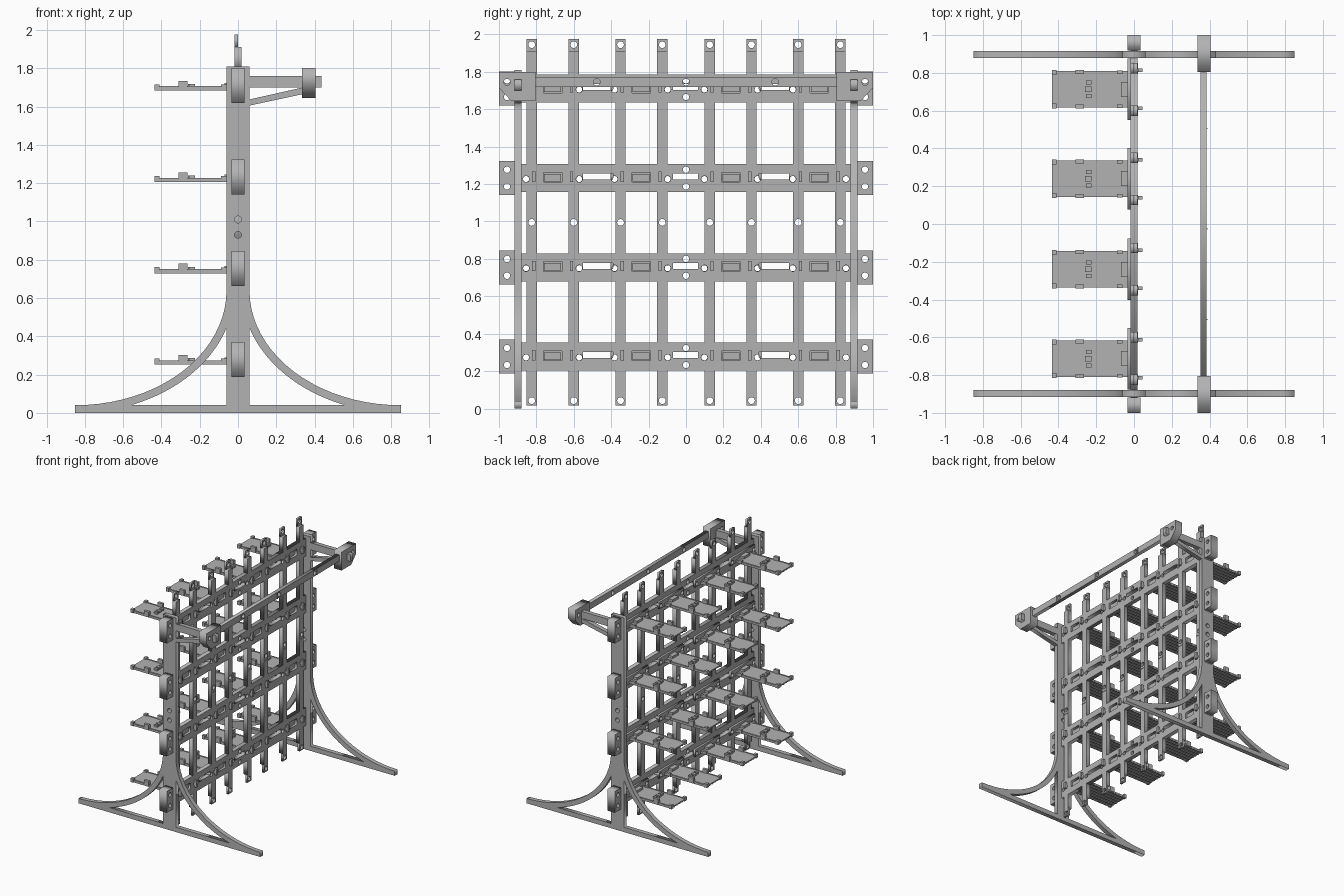
import bpy, bmesh, math
from mathutils import Matrix, Vector

if "Cube" in bpy.data.objects:
    bpy.data.objects.remove(bpy.data.objects["Cube"])

grey = bpy.data.materials.new("plain grey")
grey.diffuse_color = (0.45, 0.45, 0.45, 1)
grey.use_nodes = True
grey.node_tree.nodes["Principled BSDF"].inputs["Base Color"].default_value = grey.diffuse_color


def add(name, mesh, loc=(0, 0, 0)):
    ob = bpy.data.objects.new(name, mesh)
    ob.location = loc
    bpy.context.collection.objects.link(ob)
    return ob


def boxes(name, items):
    """Mesh of several boxes, each (x0, x1, y0, y1, z0, z1)."""
    bm = bmesh.new()
    for x0, x1, y0, y1, z0, z1 in items:
        m = Matrix.Translation(((x0 + x1) / 2, (y0 + y1) / 2, (z0 + z1) / 2))
        m = m @ Matrix.Diagonal((x1 - x0, y1 - y0, z1 - z0, 1))
        bmesh.ops.create_cube(bm, size=1, matrix=m)
    me = bpy.data.meshes.new(name)
    bm.to_mesh(me)
    bm.free()
    me.materials.append(grey)
    return me


def plate(name, loops, lo, hi, axis):
    """Flat plate with holes: first loop is the outline, the rest are holes.
    axis 'x': loops are (y, z); axis 'y': loops are (x, z)."""
    cu = bpy.data.curves.new(name, 'CURVE')
    cu.dimensions = '2D'
    cu.fill_mode = 'BOTH'
    cu.extrude = (hi - lo) / 2
    for loop in loops:
        s = cu.splines.new('POLY')
        s.points.add(len(loop) - 1)
        for p, (a, b) in zip(s.points, loop):
            p.co = (a, b, 0, 1)
        s.use_cyclic_u = True
    tmp = bpy.data.objects.new(name, cu)
    bpy.context.collection.objects.link(tmp)
    dg = bpy.context.evaluated_depsgraph_get()
    me = bpy.data.meshes.new_from_object(tmp.evaluated_get(dg))
    bpy.data.objects.remove(tmp)
    mid = (lo + hi) / 2
    if axis == 'x':
        m = Matrix(((0, 0, 1, mid), (1, 0, 0, 0), (0, 1, 0, 0), (0, 0, 0, 1)))
    else:
        m = Matrix(((1, 0, 0, 0), (0, 0, -1, mid), (0, 1, 0, 0), (0, 0, 0, 1)))
    me.transform(m)
    me.materials.clear()
    me.materials.append(grey)
    return me


def rect(a0, a1, b0, b1):
    return [(a0, b0), (a1, b0), (a1, b1), (a0, b1)]


def circ(a, b, r=0.018, n=20):
    return [(a + r * math.cos(2 * math.pi * i / n), b + r * math.sin(2 * math.pi * i / n))
            for i in range(n)]


def arc(rx, rz, t0, t1, n=20):
    """Part of the leg ellipse centred on (0.85, 0.64), t measured from its lowest point."""
    return [(0.85 - rx * math.sin(t0 + (t1 - t0) * i / n),
             0.64 - rz * math.cos(t0 + (t1 - t0) * i / n)) for i in range(n + 1)]


T = 0.018                                   # half thickness of the lattice
ROWS = (0.278, 0.755, 1.232, 1.71)
TRAYS = (-0.713, -0.24, 0.24, 0.713)
POSTS = [s * y for y in (0.127, 0.35, 0.60, 0.825) for s in (-1, 1)]

# Side stands: post, base bar and curved legs as one outline
right = [(0.85, 0.0)] + arc(0.79, 0.60, 0, math.pi / 2) + [(0.06, 1.81)]
outline = right + [(-x, z) for x, z in reversed(right)]
t_low, t_top = math.acos(0.60 / 0.64), math.asin(0.79 / 0.83)
gap = arc(0.83, 0.64, t_low, t_top) + [(0.06, 0.04)]
stand = plate("side_stand", [outline, gap, [(-x, z) for x, z in gap],
                             circ(0, 0.93), circ(0, 1.01)], 0.88, 0.917, 'y')
add("side_stand_right", stand)
left = stand.copy()
left.transform(Matrix.Translation((0, -1.797, 0)))
add("side_stand_left", left)

# Horizontal rails with slots and bolt holes
holes = [rect(-0.07, 0.065, -0.008, 0.024), circ(0, 0.045, 0.017), circ(0, -0.045, 0.017)]
holes += [rect(s * 0.47 - 0.08, s * 0.47 + 0.08, -0.008, 0.024) for s in (-1, 1)]
for c in TRAYS:
    holes += [rect(c - 0.05, c + 0.05, -0.022, 0.03),
              circ(c - 0.142, -0.005, 0.017), circ(c + 0.142, -0.005, 0.017)]
rail = plate("rail", [rect(-0.925, 0.925, -0.075, 0.075)] + holes, -T, T, 'x')
ends = [plate("rail_end", [rect(min(s * 0.918, s), max(s * 0.918, s), -0.091, 0.091),
                           circ(s * 0.957, 0.045, 0.017), circ(s * 0.957, -0.045, 0.017)],
              -0.035, 0.035, 'x') for s in (-1, 1)]
for r in ROWS:
    add("horizontal_rail", rail, (0, 0, r))
    for e in ends:
        add("rail_end_block", e, (0, 0, r))

# Vertical slats, in pieces between the rails; thin lap tabs at both ends
W = 0.0275
z_cuts = [0.08] + [z for r in ROWS for z in (r - 0.075, r + 0.075)] + [1.91]
slat_parts = []
for i in range(0, len(z_cuts), 2):
    z0, z1 = z_cuts[i], z_cuts[i + 1]
    loops = [rect(-W, W, z0, z1)]
    if z0 < 0.995 < z1:
        loops.append(circ(0, 0.995))
    slat_parts.append(plate("slat", loops, -T, T, 'x'))
slat_parts.append(plate("slat_bottom", [rect(-W, W, 0.015, 0.08), circ(0, 0.042)], 0, T, 'x'))
slat_parts.append(plate("slat_top", [rect(-W, W, 1.91, 1.975), circ(0, 1.945)], -T, 0, 'x'))
slat_parts.append(boxes("slat_seam", [(T, T + 0.003, -W, W, 0.955, 0.961)]))
for y in POSTS:
    for p in slat_parts:
        add("vertical_slat", p, (0, y, 0))

# Shelf trays: plate, underside ribs, lips, side blocks, stops, clip and hooks
tray_items = [(-0.435, -0.03, -0.096, 0.096, -0.018, -0.008),
              (-0.07, -0.018, -0.04, 0.04, -0.02, 0.012),
              (-0.03, 0.004, -0.046, 0.046, -0.018, 0.022)]
tray_items += [(-0.43, -0.035, y - 0.005, y + 0.005, -0.026, -0.018)
               for y in (-0.09, -0.054, -0.018, 0.018, 0.054, 0.09)]
for s in (-1, 1):
    def side(x0, x1, a, b, z0, z1):
        tray_items.append((x0, x1, min(s * a, s * b), max(s * a, s * b), z0, z1))
    side(-0.42, -0.035, 0.084, 0.092, -0.008, -0.004)
    side(-0.435, -0.41, 0.075, 0.102, -0.026, 0.006)
    side(-0.31, -0.265, 0.08, 0.102, -0.02, 0.024)
    side(-0.09, -0.06, 0.08, 0.1, -0.02, 0.005)
    side(-0.255, -0.225, 0.026, 0.046, -0.008, 0.008)
    side(-0.03, 0.045, 0.092, 0.11, -0.005, 0.012)
    side(0.025, 0.045, 0.092, 0.11, -0.02, 0.035)
tray_items.append((-0.26, -0.225, -0.014, 0.014, -0.008, 0.008))
tray = boxes("tray", tray_items)
mount = plate("mount", [rect(-0.163, 0.163, -0.03, 0.03), circ(-0.142, -0.005, 0.016),
                        circ(0.142, -0.005, 0.016)], -0.034, -T, 'x')
for r in ROWS:
    for c in TRAYS:
        add("shelf_tray", tray, (0, c, r))
        add("tray_mounting_plate", mount, (0, c, r))

# Top arms with slanted braces and chamfered end blocks
for s in (-1, 1):
    lo, hi = sorted((s * 0.88, s * 0.917))
    add("top_arm", plate("top_arm", [rect(0.055, 0.435, 1.70, 1.76)], lo, hi, 'y'))
    add("arm_brace", plate("arm_brace", [[(0.055, 1.604), (0.34, 1.665), (0.34, 1.70),
                                          (0.055, 1.636)]], lo, hi, 'y'))
    prof = [(0.805, 1.645), (0.935, 1.645), (1.0, 1.715), (1.0, 1.80), (0.805, 1.80)]
    add("arm_end_block", plate("arm_end_block", [[(s * y, z) for y, z in prof],
                                                 circ(s * 0.957, 1.745, 0.017)],
                               0.335, 0.405, 'x'))

# Long top bar with bolt holes and small joint strips
add("top_bar", plate("top_bar", [rect(-0.81, 0.81, 1.718, 1.772)] +
                     [circ(y, 1.745) for y in (-0.477, 0, 0.477)], 0.352, 0.384, 'x'))
add("top_bar_joints", boxes("top_bar_joints", [(0.383, 0.388, y - 0.003, y + 0.003, 1.718, 1.772)
                                               for y in (-0.505, -0.025, 0.505)]))
